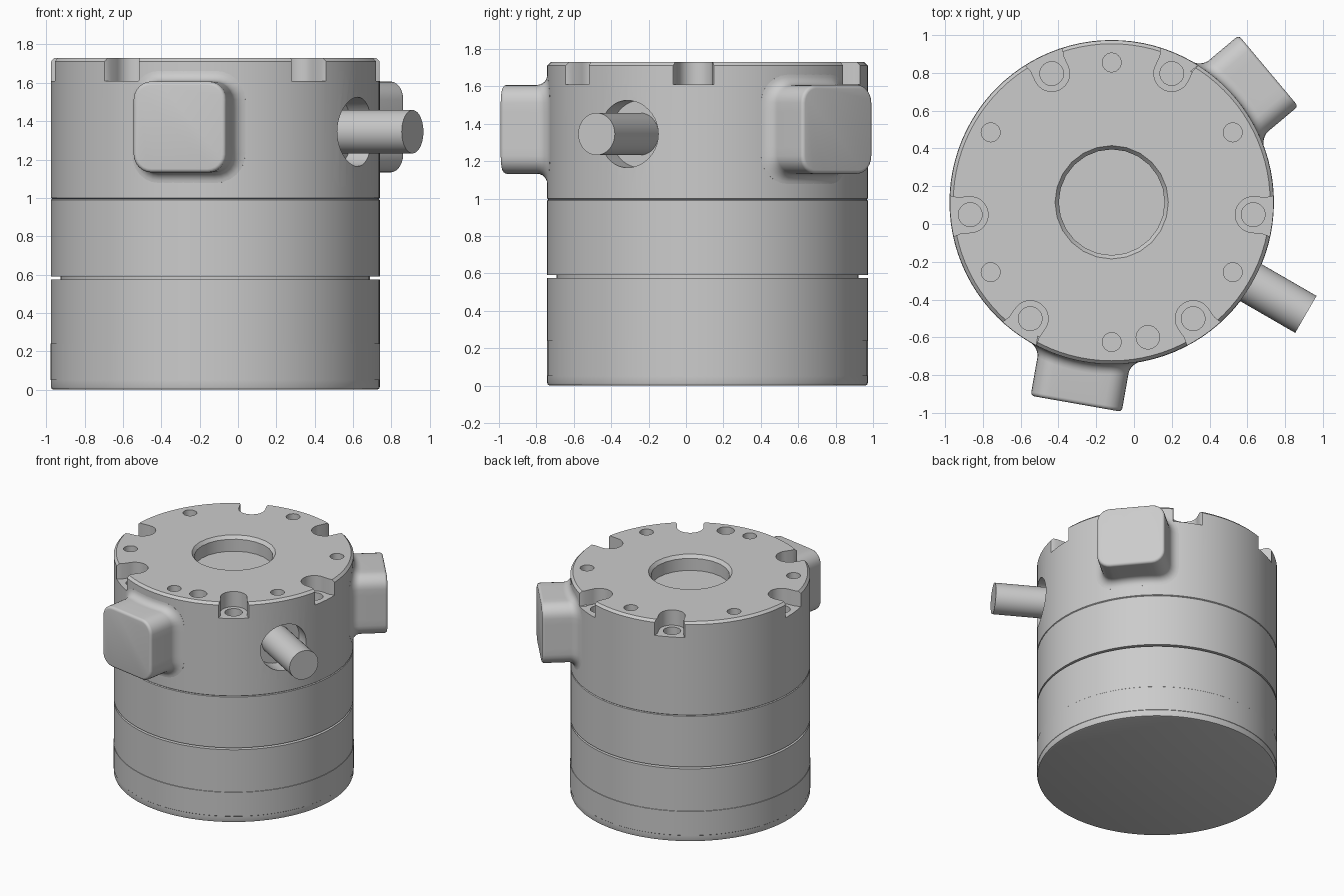
import bpy, bmesh
from math import sin, cos, pi, radians, sqrt
from mathutils import Vector

if "Cube" in bpy.data.objects:
    bpy.data.objects.remove(bpy.data.objects["Cube"], do_unlink=True)

CX, CY, R, TOP = -0.118, 0.115, 0.857, 1.73

GREY = bpy.data.materials.new("plain grey")
GREY.use_nodes = True
GREY.diffuse_color = (0.6, 0.6, 0.6, 1)
GREY.node_tree.nodes["Principled BSDF"].inputs["Base Color"].default_value = (0.6, 0.6, 0.6, 1)


def at(deg, u, v, z):
    """Point at distance u along a spoke, v sideways from it, height z."""
    a = radians(deg)
    return Vector((CX + u * cos(a) - v * sin(a), CY + u * sin(a) + v * cos(a), z))


def loft(name, rings):
    """Closed solid through a list of equal-length rings."""
    bm = bmesh.new()
    rows = [[bm.verts.new(p) for p in ring] for ring in rings]
    n = len(rows[0])
    for low, high in zip(rows, rows[1:]):
        for i in range(n):
            j = (i + 1) % n
            bm.faces.new((low[i], low[j], high[j], high[i]))
    bm.faces.new(rows[0][::-1])
    bm.faces.new(rows[-1])
    bmesh.ops.recalc_face_normals(bm, faces=bm.faces)
    mesh = bpy.data.meshes.new(name)
    bm.to_mesh(mesh)
    bm.free()
    mesh.materials.append(GREY)
    obj = bpy.data.objects.new(name, mesh)
    bpy.context.collection.objects.link(obj)
    return obj


def lathe(name, profile, n=96, deg=0, u=0):
    """Turn a (radius, height) profile about an upright axis."""
    def ring(r, z):
        return [at(deg, u + r * cos(2 * pi * i / n), r * sin(2 * pi * i / n), z) for i in range(n)]
    return loft(name, [ring(r, z) for r, z in profile])


def spoke_rod(name, deg, r, u0, u1, z, n=40):
    """Round bar lying along a spoke."""
    return loft(name, [[at(deg, u, r * cos(2 * pi * i / n), z + r * sin(2 * pi * i / n))
                        for i in range(n)] for u in (u0, u1)])


def activate(obj):
    for o in bpy.context.selected_objects:
        o.select_set(False)
    obj.select_set(True)
    bpy.context.view_layer.objects.active = obj


def cut(obj, tool):
    tool.hide_render = True
    mod = obj.modifiers.new("cut", 'BOOLEAN')
    mod.operation, mod.solver, mod.object = 'DIFFERENCE', 'EXACT', tool
    activate(obj)
    bpy.ops.object.modifier_apply(modifier=mod.name)
    bpy.data.objects.remove(tool, do_unlink=True)


def rounded_rect(w, h, r, arc=6, side=6):
    """Outline points (v, z) with subdivided straight sides."""
    pts = []
    corners = [(1, 1), (-1, 1), (-1, -1), (1, -1)]
    for k, (sx, sy) in enumerate(corners):
        cx, cy = sx * (w / 2 - r), sy * (h / 2 - r)
        for i in range(arc + 1):
            a = pi / 2 * (k + i / arc)
            pts.append(Vector((cx + r * cos(a), cy + r * sin(a))))
        nx, ny = corners[(k + 1) % 4]
        a = pi / 2 * (k + 1)
        nxt = Vector((nx * (w / 2 - r) + r * cos(a), ny * (h / 2 - r) + r * sin(a)))
        last = pts[-1]
        pts += [last.lerp(nxt, i / side) for i in range(1, side)]
    return pts


# Stacked round sections
base = lathe("base_section", [(R - .015, 0), (R - .004, .004), (R, .015), (R, .05), (R + .002, .052),
                              (R + .002, .24), (R, .242), (R, .575)])
groove = lathe("groove_core", [(R - .05, .5), (R - .05, .65)])
middle = lathe("middle_section", [(R, .59), (R, .99), (R - .006, .995)])
housing = lathe("upper_housing", [(R - .006, .995), (R, 1.0), (R, TOP - .018), (R - .018, TOP)])

# Central bore with a chamfered lip
cut(housing, lathe("bore_tool", [(.28, 1.61), (.28, 1.705), (.3, TOP), (.3, 1.8)], 24))

# Rim notches with a screw hole in each floor
for deg in (65, 115, 185, 235, 305, 355):
    outline = [(.95, -.12), (.862, -.12), (.845, -.106), (.81, -.095)]
    outline += [(.752 - .095 * sin(pi * i / 16), -.095 * cos(pi * i / 16)) for i in range(17)]
    outline += [(u, -v) for u, v in outline[3::-1]]
    cut(housing, loft("notch_tool", [[at(deg, u, v, z) for u, v in outline] for z in (1.61, 1.8)]))
    cut(housing, lathe("screw_hole_tool", [(.063, 1.5), (.063, 1.65)], 24, deg, .752))

# Small blind holes in the top face
for deg, r in [(d, .05) for d in range(30, 360, 60)] + [(285, .062)]:
    cut(housing, lathe("top_hole_tool", [(r, 1.63), (r, 1.8)], 24, deg, .74))

# Side port and the cable stub coming out of it
cut(housing, spoke_rod("port_tool", 330, .18, .72, 1.0, 1.345))
stub = spoke_rod("cable_stub", 330, .113, .6, 1.187, 1.345)


def boss(name, deg, w=.49, h=.475, z=1.37, reach=1.083, fillet=.055, edge=.02):
    """Rounded block that flares into the round wall."""
    def ring(grow, height=None, u=None):
        pts = rounded_rect(w + 2 * grow, h + 2 * grow, .095 + grow)
        return [at(deg, u if u else sqrt(R * R - v * v) + height, v, z + t) for v, t in pts]
    rings = [ring(fillet, -.05)]
    for i in range(7):
        a = pi / 2 * i / 6
        rings.append(ring(fillet * (1 - sin(a)), fillet * (1 - cos(a))))
    for i in range(5):
        a = pi / 2 * i / 4
        rings.append(ring(edge * (cos(a) - 1), u=reach - edge + edge * sin(a)))
    return loft(name, rings)


front_boss = boss("front_boss", 260)
rear_boss = boss("rear_left_boss", 40)

for part in (base, groove, middle, housing, stub, front_boss, rear_boss):
    activate(part)
    bpy.ops.object.shade_smooth_by_angle(angle=radians(30))
